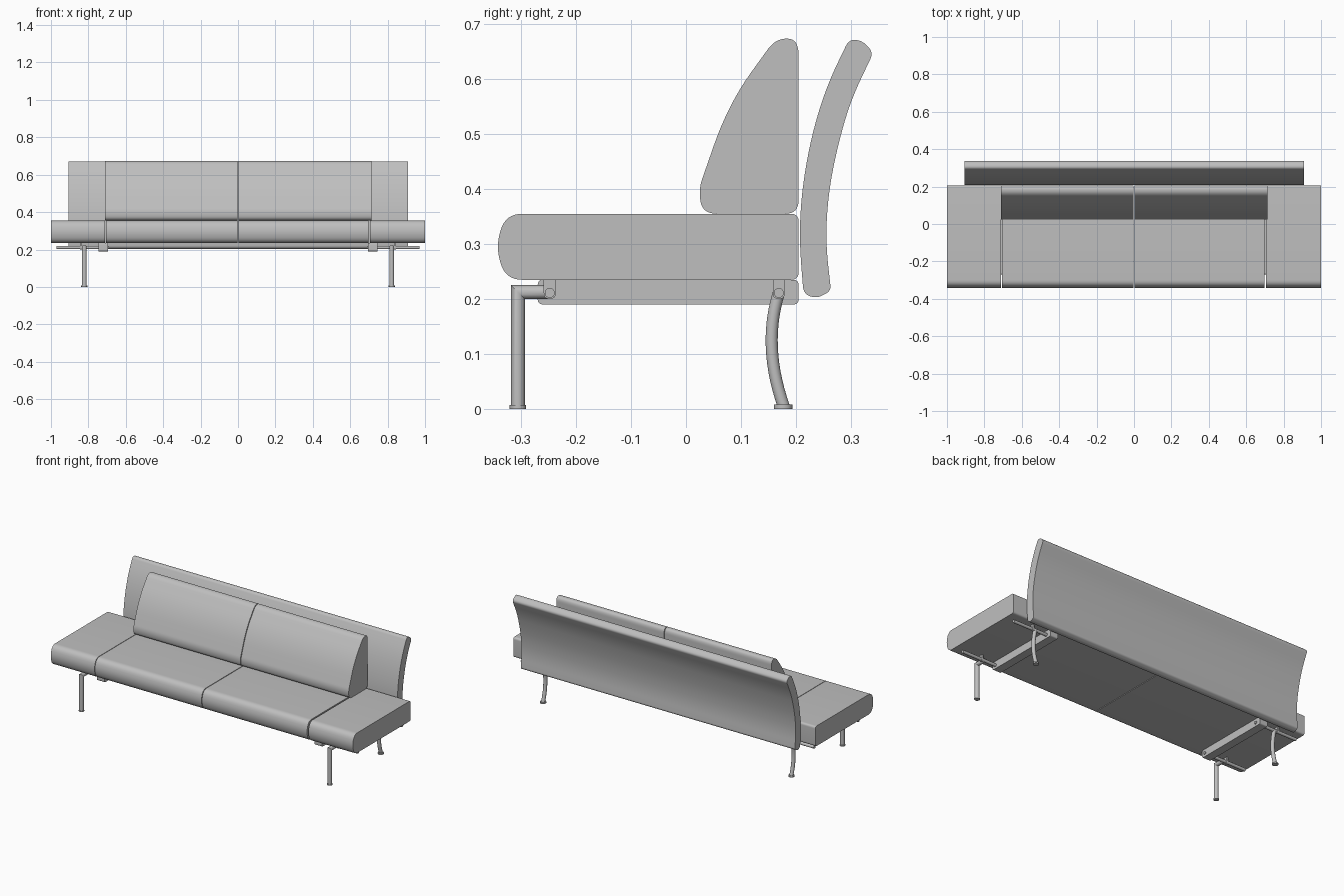
import bpy
import bmesh
import math
from mathutils import Vector

cube = bpy.data.objects.get("Cube")
if cube:
    bpy.data.objects.remove(cube, do_unlink=True)

grey = bpy.data.materials.new("plain_grey")
grey.use_nodes = True
colour = (0.52, 0.52, 0.52, 1)
grey.diffuse_color = colour
grey.node_tree.nodes["Principled BSDF"].inputs["Base Color"].default_value = colour


def finish(name, bm):
    """Turn a bmesh into a shaded, coloured object."""
    bmesh.ops.recalc_face_normals(bm, faces=bm.faces)
    mesh = bpy.data.meshes.new(name)
    bm.to_mesh(mesh)
    bm.free()
    mesh.materials.append(grey)
    obj = bpy.data.objects.new(name, mesh)
    bpy.context.collection.objects.link(obj)
    mesh.shade_smooth()
    mesh.set_sharp_from_angle(angle=math.radians(35))
    return obj


def rounded(corners, steps=8):
    """Round each (y, z, radius) corner of a closed outline."""
    points = []
    for i, (y, z, r) in enumerate(corners):
        here = Vector((y, z))
        ends = []
        for j in (i - 1, (i + 1) % len(corners)):
            way = Vector(corners[j][:2]) - here
            ends.append(here + way.normalized() * min(r, way.length * 0.49))
        for k in range(steps + 1):
            t = k / steps
            points.append(ends[0] * (1 - t) ** 2 + here * 2 * t * (1 - t) + ends[1] * t * t)
    return points


def extrude(name, corners, x0, x1):
    """Run a side profile along x."""
    bm = bmesh.new()
    face = bm.faces.new([bm.verts.new((x0, p.x, p.y)) for p in rounded(corners)])
    made = bmesh.ops.extrude_face_region(bm, geom=[face])["geom"]
    bmesh.ops.translate(bm, vec=(x1 - x0, 0, 0),
                        verts=[v for v in made if isinstance(v, bmesh.types.BMVert)])
    return finish(name, bm)


def tube(name, path, radius, sides=20):
    """Sweep a mitred round tube along a path."""
    path = [Vector(p) for p in path]
    bm = bmesh.new()
    rings = []
    for i, p in enumerate(path):
        before = (p - path[i - 1]).normalized() if i else None
        after = (path[i + 1] - p).normalized() if i + 1 < len(path) else None
        before, after = before or after, after or before
        along = (before + after).normalized()
        side = Vector((1, 0, 0)) if abs(along.x) < 0.5 else Vector((0, 1, 0))
        up = along.cross(side).normalized() / along.dot(before)
        rings.append([bm.verts.new(p + radius * (side * math.cos(a) + up * math.sin(a)))
                      for a in (2 * math.pi * k / sides for k in range(sides))])
    for a, b in zip(rings, rings[1:]):
        for k in range(sides):
            n = (k + 1) % sides
            bm.faces.new((a[k], a[n], b[n], b[k]))
    bm.faces.new(rings[0])
    bm.faces.new(rings[-1])
    return finish(name, bm)


# Seat cushions with a bulging front
seat = [(-0.328, 0.235, 0.03), (-0.347, 0.295, 0.05), (-0.328, 0.355, 0.03),
        (0.205, 0.355, 0.014), (0.205, 0.235, 0.014)]
extrude("right_end_seat", seat, -1, -0.71)
extrude("right_seat", seat, -0.707, -0.002)
extrude("left_seat", seat, 0.002, 0.697)
extrude("left_end_seat", seat, 0.706, 1)

# Wedge back cushions
wedge = [(0.205, 0.355, 0.025), (0.205, 0.674, 0.03), (0.163, 0.674, 0.024),
         (0.077, 0.555, 0.09), (0.023, 0.4, 0.02), (0.03, 0.355, 0.028)]
extrude("right_back_cushion", wedge, -0.71, -0.002)
extrude("left_back_cushion", wedge, 0.002, 0.715)

# Curved back panel
panel = [(0.297, 0.673, 0.014), (0.257, 0.59, 0.05), (0.229, 0.5, 0.05),
         (0.211, 0.4, 0.05), (0.206, 0.31, 0.05), (0.214, 0.209, 0.014),
         (0.238, 0.201, 0.012), (0.264, 0.215, 0.01), (0.254, 0.305, 0.05),
         (0.259, 0.39, 0.05), (0.274, 0.47, 0.05), (0.299, 0.56, 0.05),
         (0.341, 0.648, 0.012), (0.322, 0.67, 0.014)]
extrude("back_panel", panel, -0.905, 0.91)

# Underframe, repeated at both ends
beam = [(-0.27, 0.19, 0.01), (-0.27, 0.235, 0.01), (0.205, 0.235, 0.01), (0.205, 0.19, 0.01)]
for side, s in (("right", -1), ("left", 1)):
    x = s * 0.822
    extrude(side + "_beam", beam, s * 0.695, s * 0.745)

    # Cross rods with hanging lugs and pins
    for place, y in (("front", -0.248), ("rear", 0.169)):
        tube(f"{side}_{place}_rod", [(s * 0.69, y, 0.211), (s * 0.97, y, 0.211)], 0.009)
        lug = [(y - 0.011, 0.2, 0.011), (y - 0.011, 0.236, 0),
               (y + 0.011, 0.236, 0), (y + 0.011, 0.2, 0.011)]
        extrude(f"{side}_{place}_lug", lug, s * 0.835, s * 0.845)
        tube(f"{side}_{place}_pin", [(s * 0.84, y, 0.211), (s * 0.848, y, 0.211)], 0.004)

    # Angled front leg and bowed rear leg
    tube(side + "_front_leg", [(x, -0.306, 0.002), (x, -0.306, 0.2125), (x, -0.248, 0.2125)], 0.0125)
    start, bend, end = Vector((x, 0.169, 0.211)), Vector((x, 0.139, 0.115)), Vector((x, 0.178, 0.004))
    bow = [start * (1 - t) ** 2 + bend * 2 * t * (1 - t) + end * t * t
           for t in (k / 14 for k in range(15))]
    tube(side + "_rear_leg", bow, 0.011)

    # Feet
    tube(side + "_front_foot", [(x, -0.306, 0), (x, -0.306, 0.007)], 0.015)
    tube(side + "_rear_foot", [(x, 0.177, 0), (x, 0.177, 0.008)], 0.017)
